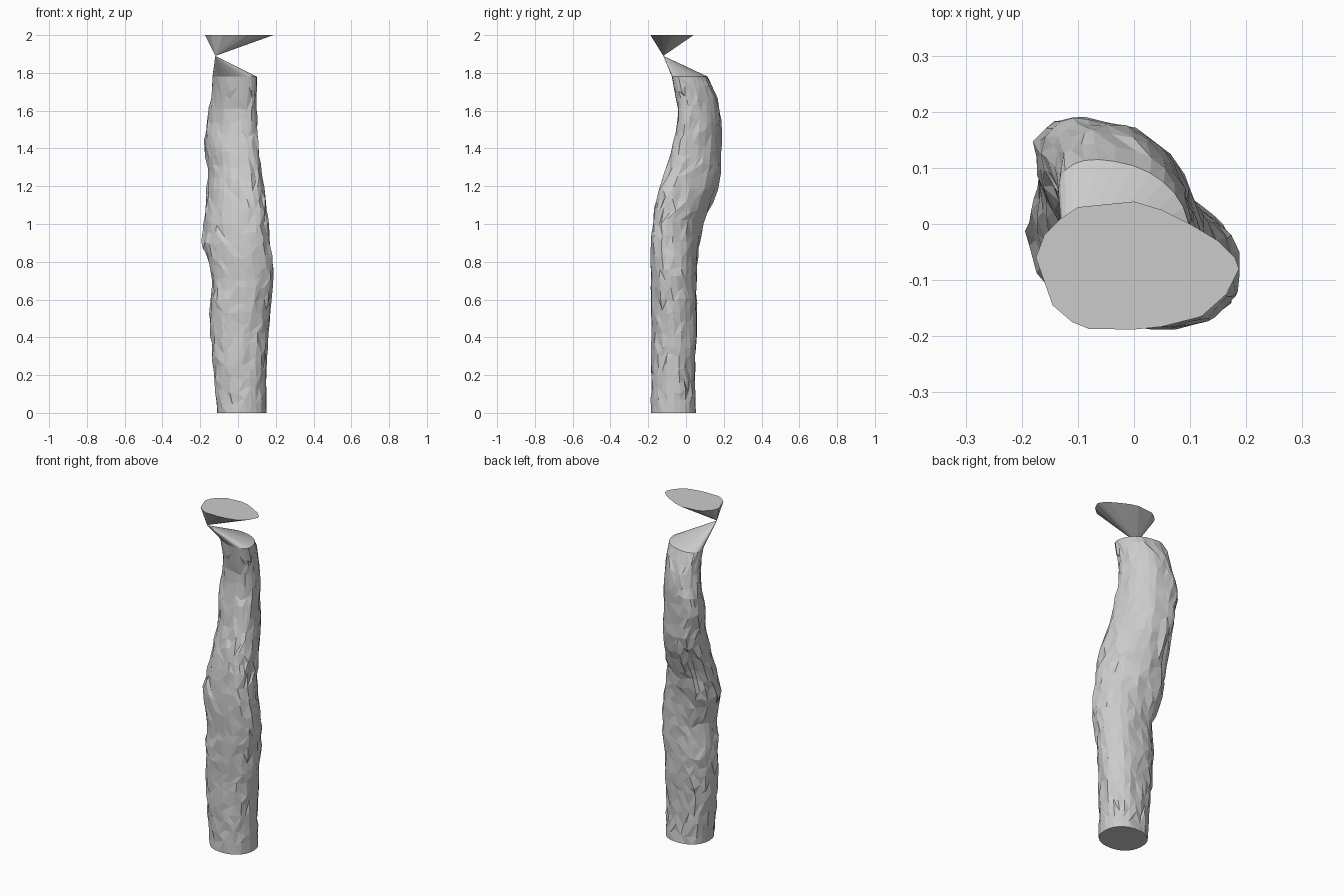
import bpy, bmesh, math, random

if "Cube" in bpy.data.objects:
    bpy.data.objects.remove(bpy.data.objects["Cube"])

random.seed(4)
SIDES = 26
APEX = (-0.12, -0.12, 1.89)

# Trunk sections: z, x min, x max, y min, y max, skew
SECTIONS = [
    (0.00, -.11, .15, -.185, .055, 0), (0.20, -.13, .15, -.185, .045, 0),
    (0.40, -.145, .16, -.185, .06, 0), (0.58, -.15, .175, -.185, .06, -.05),
    (0.70, -.135, .19, -.185, .055, -.1), (0.80, -.16, .185, -.19, .06, -.2),
    (0.88, -.19, .175, -.187, .07, -.3), (1.00, -.18, .16, -.18, .095, -.4),
    (1.10, -.175, .15, -.16, .13, -.45), (1.20, -.165, .135, -.14, .175, -.45),
    (1.30, -.16, .12, -.10, .19, -.45), (1.42, -.18, .11, -.07, .19, -.45),
    (1.56, -.16, .10, -.04, .19, -.45), (1.68, -.14, .10, -.055, .165, -.4),
    (1.78, -.135, .10, -.075, .115, -.4)]

# Outline of the flat top
TOP = [(-.175, -.06), (-.16, -.02), (-.13, .01), (-.10, .03), (0, .04), (.05, .025),
       (.10, 0), (.15, -.03), (.18, -.06), (.187, -.08), (.165, -.125), (.12, -.165),
       (.05, -.183), (0, -.188), (-.08, -.187), (-.11, -.175), (-.145, -.145)]


def section_at(z):
    for a, b in zip(SECTIONS, SECTIONS[1:]):
        if z <= b[0] + 1e-6:
            t = (z - a[0]) / (b[0] - a[0])
            return [p + (q - p) * t for p, q in zip(a, b)]


def boxy(v):
    return math.copysign(abs(v) ** 0.9, v)


def add_ring(bm, z, rough):
    _, x0, x1, y0, y1, skew = section_at(z)
    ring = []
    for i in range(SIDES):
        t = 2 * math.pi * i / SIDES
        # Groove on the back left, below the bend
        dent = .16 * math.exp(-((t - 2.5) / .3) ** 2 - ((z - 1.12) / .12) ** 2)
        r = 1 - dent + random.uniform(-.05, .03) * rough
        t += random.uniform(-.05, .05) * rough
        x = (x0 + x1) / 2 + r * (x1 - x0) / 2 * boxy(math.cos(t))
        y = (y0 + y1) / 2 + r * (y1 - y0) / 2 * boxy(math.sin(t + skew))
        ring.append(bm.verts.new((x, y, z + random.uniform(-.02, .02) * rough)))
    return ring


def finish(bm, name):
    bmesh.ops.recalc_face_normals(bm, faces=bm.faces)
    mesh = bpy.data.meshes.new(name)
    bm.to_mesh(mesh)
    bm.free()
    bpy.context.collection.objects.link(bpy.data.objects.new(name, mesh))


def fan(bm, ring):
    tip = bm.verts.new(APEX)
    for i, v in enumerate(ring):
        bm.faces.new((v, ring[(i + 1) % len(ring)], tip))


# Trunk with rough bark facets, pinched to a point above
bm = bmesh.new()
levels = 30
rings = [add_ring(bm, 1.78 * k / levels, 0 if k in (0, levels) else 1)
         for k in range(levels + 1)]
for lo, hi in zip(rings, rings[1:]):
    for i in range(SIDES):
        j = (i + 1) % SIDES
        if random.random() < .5:
            bm.faces.new((lo[i], lo[j], hi[j]))
            bm.faces.new((lo[i], hi[j], hi[i]))
        else:
            bm.faces.new((lo[i], lo[j], hi[i]))
            bm.faces.new((lo[j], hi[j], hi[i]))
bm.faces.new(rings[0])
fan(bm, rings[-1])
finish(bm, "trunk")

# Flared top, an inverted cone with a flat cap
bm = bmesh.new()
rim = [bm.verts.new((x, y, 2)) for x, y in TOP]
bm.faces.new(rim)
fan(bm, rim)
finish(bm, "flared_top")
